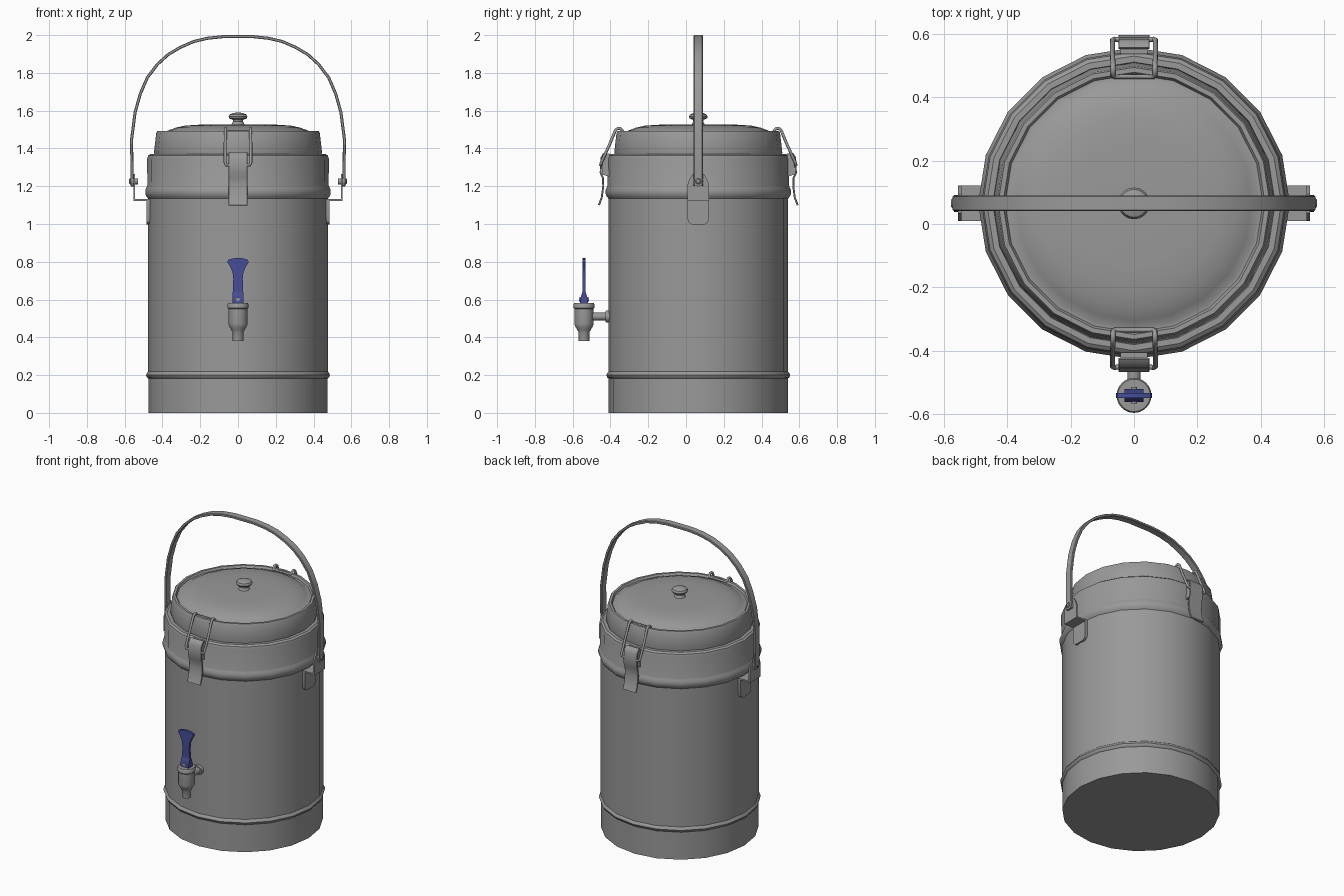
import bpy, bmesh, math
from mathutils import Vector

if "Cube" in bpy.data.objects:
    bpy.data.objects.remove(bpy.data.objects["Cube"])

CY = 0.065  # y of the container axis


def mat(name, rgb):
    m = bpy.data.materials.new(name)
    m.diffuse_color = (*rgb, 1)
    m.use_nodes = True
    m.node_tree.nodes["Principled BSDF"].inputs["Base Color"].default_value = m.diffuse_color
    return m


STEEL = mat("steel_grey", (0.32, 0.32, 0.32))
BLUE = mat("tap_blue", (0.06, 0.075, 0.31))


def finish(ob, m, angle=35):
    ob.data.materials.clear()
    ob.data.materials.append(m)
    bpy.ops.object.select_all(action='DESELECT')
    ob.select_set(True)
    bpy.context.view_layer.objects.active = ob
    bpy.ops.object.shade_smooth_by_angle(angle=math.radians(angle))
    return ob


def skin(name, rings, m, cap=True, angle=35):
    """Join successive closed rings of points with quads."""
    bm = bmesh.new()
    vs = [[bm.verts.new(p) for p in r] for r in rings]
    n = len(rings[0])
    for a, b in zip(vs, vs[1:]):
        for i in range(n):
            j = (i + 1) % n
            bm.faces.new((a[i], a[j], b[j], b[i]))
    if cap:
        bm.faces.new(vs[0])
        bm.faces.new(vs[-1])
    bmesh.ops.recalc_face_normals(bm, faces=bm.faces)
    me = bpy.data.meshes.new(name)
    bm.to_mesh(me)
    bm.free()
    ob = bpy.data.objects.new(name, me)
    bpy.context.collection.objects.link(ob)
    return finish(ob, m, angle)


def lathe(name, prof, centre, m=STEEL, n=20, axis='z'):
    """Revolve (radius, distance) pairs around an axis through centre."""
    c = Vector(centre)
    rings = []
    for r, h in prof:
        ring = []
        for i in range(n):
            a = 2 * math.pi * i / n
            u, v = r * math.cos(a), r * math.sin(a)
            ring.append(c + Vector({'z': (u, v, h), 'y': (u, h, v), 'x': (h, u, v)}[axis]))
        rings.append(ring)
    return skin(name, rings, m)


def prism(name, outline, axis, lo, hi, m=STEEL):
    """Extrude a 2D outline, (y, z) along x or (x, z) along y."""
    f = (lambda p, t: (t, *p)) if axis == 'x' else (lambda p, t: (p[0], t, p[1]))
    return skin(name, [[f(p, t) for p in outline] for t in (lo, hi)], m)


def strip(name, pts, wide, width, thick, m=STEEL, chamfer=0.003):
    """Sweep a chamfered flat bar along a path; wide is its width axis."""
    pts, w = [Vector(p) for p in pts], Vector(wide)
    a, b, c = width / 2, thick / 2, chamfer
    sec = [(a, b - c), (a - c, b), (c - a, b), (-a, b - c),
           (-a, c - b), (c - a, -b), (a - c, -b), (a, c - b)]
    rings = []
    for i, p in enumerate(pts):
        t = (pts[min(i + 1, len(pts) - 1)] - pts[max(i - 1, 0)]).normalized()
        nrm = t.cross(w)
        rings.append([p + w * u + nrm * v for u, v in sec])
    return skin(name, rings, m)


def tube(name, pts, r, m=STEEL):
    cu = bpy.data.curves.new(name, 'CURVE')
    cu.dimensions = '3D'
    cu.bevel_depth, cu.bevel_resolution, cu.use_fill_caps = r, 2, True
    sp = cu.splines.new('POLY')
    sp.points.add(len(pts) - 1)
    for q, p in zip(sp.points, pts):
        q.co = (*p, 1)
    ob = bpy.data.objects.new(name, cu)
    bpy.context.collection.objects.link(ob)
    bpy.ops.object.select_all(action='DESELECT')
    ob.select_set(True)
    bpy.context.view_layer.objects.active = ob
    bpy.ops.object.convert(target='MESH')
    return finish(bpy.context.view_layer.objects.active, m, 50)


# Container body with two raised beads and a rounded shoulder
lathe("body", [(0.474, 0), (0.474, 0.182), (0.482, 0.188), (0.487, 0.2), (0.482, 0.212),
               (0.476, 0.218), (0.476, 1.135), (0.484, 1.145), (0.491, 1.16), (0.491, 1.18),
               (0.484, 1.195), (0.48, 1.205), (0.481, 1.345), (0.476, 1.362), (0.464, 1.371),
               (0.43, 1.371)], (0, CY, 0))

# Lid with raised rim, groove and shallow dome
lathe("lid", [(0.44, 1.36), (0.445, 1.378), (0.433, 1.482), (0.428, 1.492), (0.413, 1.492),
              (0.406, 1.479), (0.394, 1.479), (0.37, 1.495), (0.33, 1.51), (0.28, 1.521),
              (0.2, 1.526), (0.03, 1.528)], (0, CY, 0))
lathe("lid_knob", [(0.036, 1.524), (0.032, 1.532), (0.026, 1.543), (0.028, 1.552),
                   (0.046, 1.559), (0.05, 1.568), (0.044, 1.58), (0.025, 1.588),
                   (0.008, 1.59)], (0, CY, 0))

# Carrying handle
half = [(0.56, 1.2), (0.56, 1.21), (0.562, 1.3), (0.563, 1.45), (0.545, 1.59), (0.517, 1.69),
        (0.48, 1.775), (0.427, 1.845), (0.37, 1.897), (0.306, 1.935), (0.235, 1.966),
        (0.163, 1.983), (0.08, 1.992)]
arc = [(-x, CY, z) for x, z in half] + [(0, CY, 1.992)] + [(x, CY, z) for x, z in reversed(half)]
strip("handle", arc, (0, 1, 0), 0.048, 0.016)

# Handle brackets: wall plate, shelf, upright lug and pivot pin on each side
low = [(-0.056, 1.13), (-0.056, 1.025), (-0.05, 1.008), (-0.034, 0.997),
       (0.034, 0.997), (0.05, 1.008), (0.056, 1.025), (0.056, 1.13)]
lug = [(-0.056, 1.122), (0.056, 1.122), (0.056, 1.21), (0.048, 1.235), (0.03, 1.265),
       (-0.03, 1.265), (-0.048, 1.235), (-0.056, 1.21)]
shelf = [(-0.056, 1.122), (0.056, 1.122), (0.056, 1.132), (-0.056, 1.132)]
for s, side in ((-1, "left"), (1, "right")):
    for part, outline, lo, hi in (("plate", low, 0.462, 0.485), ("shelf", shelf, 0.465, 0.553),
                                  ("lug", lug, 0.544, 0.554)):
        prism(f"bracket_{part}_{side}", [(CY + y, z) for y, z in outline], 'x', s * lo, s * hi)
    lathe(f"pivot_washer_{side}", [(0.027, s * 0.554), (0.027, s * 0.567)],
          (0, CY, 1.226), n=16, axis='x')
    lathe(f"pivot_pin_{side}", [(0.016, s * 0.53), (0.016, s * 0.572), (0.01, s * 0.577)],
          (0, CY, 1.226), n=12, axis='x')

# Toggle latches, front and back: housing, lever and wire bail
for s, side in ((1, "front"), (-1, "back")):
    def fy(y):
        return CY + s * (y - CY)
    prism(f"latch_housing_{side}",
          [(fy(y), z) for y, z in ((-0.405, 1.372), (-0.425, 1.372), (-0.444, 1.355),
                                   (-0.444, 1.262), (-0.405, 1.25))], 'x', -0.042, 0.042)
    strip(f"latch_lever_{side}",
          [(0, fy(y), z) for y, z in ((-0.424, 1.376), (-0.438, 1.368), (-0.448, 1.35),
                                      (-0.452, 1.27), (-0.44, 1.245), (-0.438, 1.2),
                                      (-0.446, 1.14), (-0.461, 1.1))],
          (1, 0, 0), 0.098, 0.01, chamfer=0.002)
    arm = [(0.045, -0.45, 1.312), (0.062, -0.452, 1.312), (0.068, -0.449, 1.325),
           (0.068, -0.405, 1.42), (0.066, -0.374, 1.495), (0.066, -0.362, 1.506),
           (0.066, -0.349, 1.506), (0.066, -0.338, 1.495), (0.06, -0.334, 1.487)]
    wire = [(-x, fy(y), z) for x, y, z in arm] + [(x, fy(y), z) for x, y, z in reversed(arm)]
    tube(f"latch_wire_{side}", wire, 0.008)

# Tap: body, stem to the wall, wall flange
TY = -0.54
lathe("tap_body", [(0.02, 0.38), (0.028, 0.38), (0.028, 0.425), (0.036, 0.44), (0.048, 0.46),
                   (0.05, 0.47), (0.05, 0.55), (0.055, 0.555), (0.055, 0.576), (0.051, 0.582),
                   (0.01, 0.582)], (0, TY, 0), n=24)
lathe("tap_stem", [(0.021, -0.53), (0.021, -0.4)], (0, 0, 0.51), n=16, axis='y')
lathe("tap_flange", [(0.03, -0.425), (0.032, -0.42), (0.032, -0.4)], (0, 0, 0.51), n=16, axis='y')

# Blue tap lever: flared paddle, thicker foot and pivot pin
edge = [(0.03, 0.58), (0.03, 0.61), (0.026, 0.66), (0.025, 0.71), (0.029, 0.745),
        (0.042, 0.775), (0.056, 0.797), (0.053, 0.81), (0.03, 0.818)]
prism("tap_lever", edge + [(0, 0.82)] + [(-x, z) for x, z in reversed(edge)],
      'y', TY - 0.008, TY + 0.008, BLUE)
prism("tap_lever_foot", [(TY + y, z) for y, z in ((-0.02, 0.58), (0.02, 0.58), (0.02, 0.605),
                                                 (0.008, 0.64), (-0.008, 0.64), (-0.02, 0.605))],
      'x', -0.03, 0.03, BLUE)
lathe("tap_lever_pin", [(0.01, -0.026), (0.01, 0.026)], (0, TY, 0.6), n=12, axis='y')
